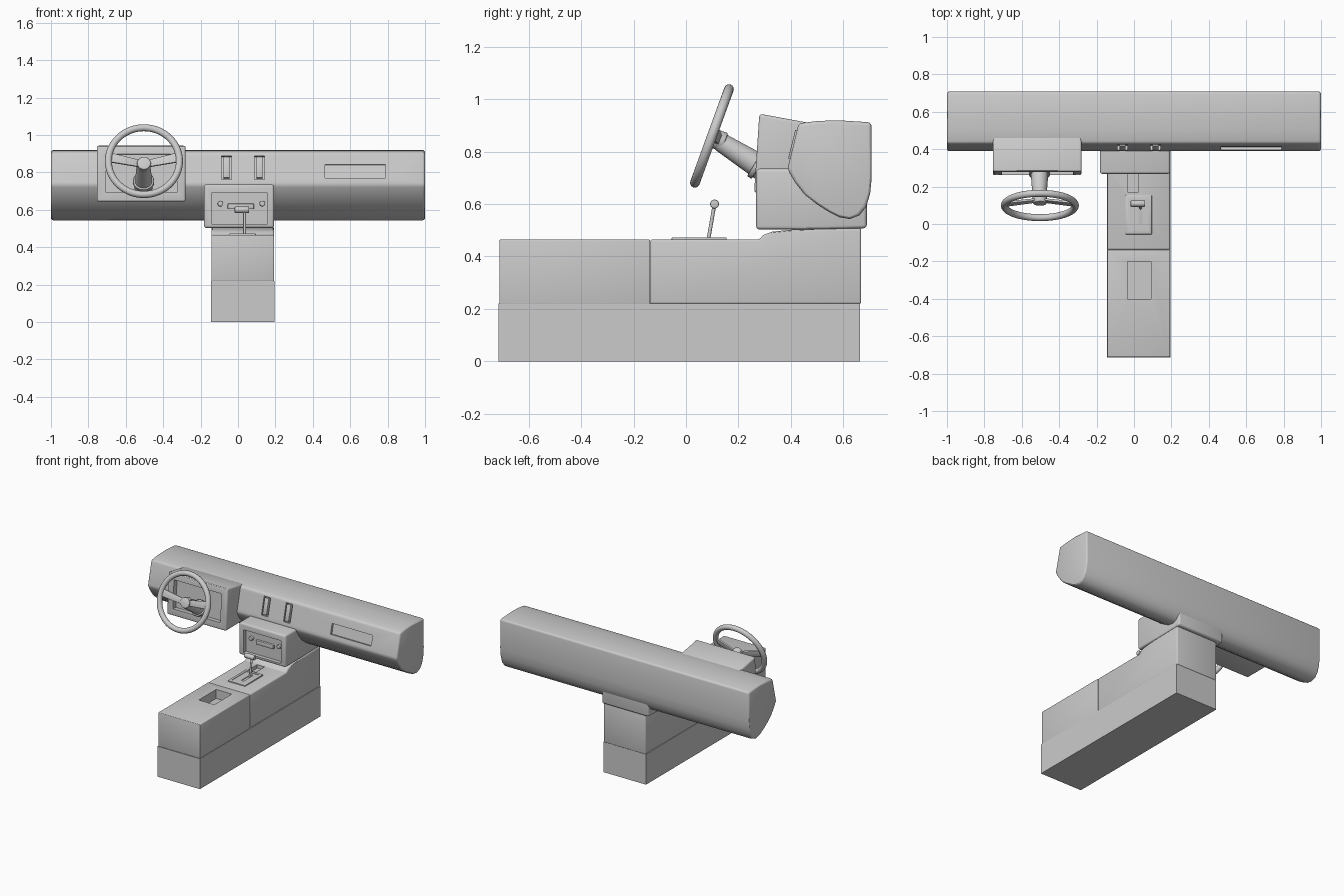
import bpy, bmesh, math
from mathutils import Matrix, Vector

if "Cube" in bpy.data.objects:
    bpy.data.objects.remove(bpy.data.objects["Cube"])


def finish(name, bm, bevel=0.0, segs=3):
    bmesh.ops.recalc_face_normals(bm, faces=bm.faces)
    me = bpy.data.meshes.new(name)
    bm.to_mesh(me)
    bm.free()
    ob = bpy.data.objects.new(name, me)
    bpy.context.collection.objects.link(ob)
    if bevel:
        m = ob.modifiers.new("bevel", 'BEVEL')
        m.width, m.segments = bevel, segs
        m.limit_method, m.angle_limit = 'ANGLE', math.radians(40)
        apply(ob, m)
    return ob


def activate(ob):
    bpy.ops.object.select_all(action='DESELECT')
    bpy.context.view_layer.objects.active = ob
    ob.select_set(True)


def apply(ob, m):
    activate(ob)
    bpy.ops.object.modifier_apply(modifier=m.name)


def box(name, center, size, tilt=0.0, bevel=0.0):
    bm = bmesh.new()
    mat = (Matrix.Translation(center) @ Matrix.Rotation(math.radians(tilt), 4, 'X')
           @ Matrix.Diagonal((*size, 1)))
    bmesh.ops.create_cube(bm, size=1, matrix=mat)
    return finish(name, bm, bevel, 2)


def prism(name, profile, x0, x1, bevel=0.0):
    """Extrude a (y, z) outline along x."""
    bm = bmesh.new()
    f = bm.faces.new([bm.verts.new((x0, y, z)) for y, z in profile])
    r = bmesh.ops.extrude_face_region(bm, geom=[f])
    vs = [v for v in r["geom"] if isinstance(v, bmesh.types.BMVert)]
    bmesh.ops.translate(bm, verts=vs, vec=(x1 - x0, 0, 0))
    return finish(name, bm, bevel)


def rod(name, a, b, r0, r1=None, bevel=0.0, n=32):
    a, b = Vector(a), Vector(b)
    mat = Matrix.Translation((a + b) / 2) @ (b - a).to_track_quat('Z', 'Y').to_matrix().to_4x4()
    bm = bmesh.new()
    bmesh.ops.create_cone(bm, cap_ends=True, segments=n, radius1=r0,
                          radius2=r0 if r1 is None else r1, depth=(b - a).length, matrix=mat)
    return finish(name, bm, bevel, 2)


def cut(ob, center, size, tilt=0.0):
    c = box("cutter", center, size, tilt)
    c.hide_render = True
    m = ob.modifiers.new("cut", 'BOOLEAN')
    m.operation, m.solver, m.object = 'DIFFERENCE', 'EXACT', c
    apply(ob, m)
    bpy.data.objects.remove(c, do_unlink=True)


# Dashboard body with vents and glovebox recess
dash = prism("dashboard", [
    (0.387, 0.733), (0.43, 0.908), (0.50, 0.917), (0.58, 0.92), (0.708, 0.912),
    (0.709, 0.70), (0.703, 0.64), (0.688, 0.59), (0.662, 0.557), (0.625, 0.543),
    (0.585, 0.55), (0.547, 0.569), (0.50, 0.599), (0.452, 0.637), (0.416, 0.683)],
    -1, 1, 0.014)
FACE = -14
for x in (-0.062, 0.115):
    cut(dash, (x, 0.411, 0.825), (0.053, 0.05, 0.13), FACE)
    box("vent_louvre", (x, 0.418, 0.825), (0.033, 0.03, 0.115), FACE, 0.003)
cut(dash, (0.627, 0.407, 0.806), (0.325, 0.03, 0.074), FACE)

# Instrument housing with recessed face
cluster = prism("instrument_housing", [
    (0.26, 0.643), (0.28, 0.945), (0.47, 0.91), (0.47, 0.643)], -0.755, -0.28, 0.012)
cut(cluster, (-0.517, 0.27, 0.795), (0.38, 0.07, 0.205), -4)

# Centre stack with radio panel
stack = prism("centre_stack", [
    (0.268, 0.503), (0.268, 0.735), (0.69, 0.735), (0.69, 0.508), (0.45, 0.503)],
    -0.182, 0.193, 0.013)
cut(stack, (0.008, 0.27, 0.607), (0.30, 0.05, 0.165))
for x in (-0.094, 0.13):
    rod("radio_knob", (x, 0.30, 0.633), (x, 0.275, 0.633), 0.015, bevel=0.003, n=24)
box("radio_display", (0.015, 0.29, 0.618), (0.14, 0.022, 0.03), 0, 0.004)

# Floor base and console in two sections
box("console_base", (0.025, -0.025, 0.11), (0.34, 1.38, 0.22))
front = prism("console_front", [
    (-0.137, 0.218), (-0.137, 0.465), (0.28, 0.465), (0.295, 0.482), (0.33, 0.495),
    (0.40, 0.502), (0.669, 0.508), (0.669, 0.218)], -0.143, 0.193, 0.009)
rear = prism("console_rear", [
    (-0.712, 0.218), (-0.712, 0.465), (-0.137, 0.465), (-0.137, 0.218)], -0.143, 0.193, 0.005)
cut(rear, (0.028, -0.30, 0.465), (0.125, 0.20, 0.13))
cut(front, (-0.005, 0.22, 0.465), (0.06, 0.10, 0.05))

# Gear shift
plate = box("shift_plate", (0.025, 0.05, 0.467), (0.14, 0.21, 0.012), 0, 0.003)
cut(plate, (0.025, 0.05, 0.474), (0.10, 0.165, 0.008))
cut(plate, (0.035, 0.055, 0.467), (0.02, 0.11, 0.02))
rod("shift_lever", (0.035, 0.085, 0.462), (0.035, 0.109, 0.60), 0.007, n=16)
rod("shift_handle", (-0.018, 0.109, 0.60), (0.06, 0.109, 0.60), 0.017, bevel=0.004, n=24)

# Steering column
rod("steering_column", (-0.505, 0.13, 0.838), (-0.505, 0.31, 0.725), 0.036, 0.05)
rod("column_collar", (-0.505, 0.262, 0.755), (-0.505, 0.28, 0.744), 0.056, bevel=0.004)

# Steering wheel, built in a tilted frame whose z points at the driver
W = Matrix.Translation((-0.503, 0.099, 0.86)) @ Matrix.Rotation(math.radians(70), 4, 'X')
bpy.ops.mesh.primitive_torus_add(major_radius=0.19, minor_radius=0.0185,
                                 major_segments=64, minor_segments=16)
rim = bpy.context.object
rim.name = "steering_wheel_rim"
rim.data.transform(W)
rod("steering_hub", W @ Vector((0, -0.006, -0.055)), W @ Vector((0, -0.006, -0.012)),
    0.037, bevel=0.006)
for s in (-1, 1):
    bm = bmesh.new()
    bmesh.ops.create_cube(bm, size=1)
    for v in bm.verts:
        outer = v.co.x > 0
        v.co = W @ Vector((s * (0.185 if outer else 0.02),
                           (0.022 if outer else -0.004) + v.co.y * (0.055 if outer else 0.04),
                           (0.0 if outer else -0.03) + v.co.z * 0.014))
    finish("wheel_spoke", bm, 0.004, 2)

# Smooth shading with sharp edges kept
for ob in list(bpy.context.scene.objects):
    activate(ob)
    bpy.ops.object.shade_smooth_by_angle(angle=math.radians(30))
